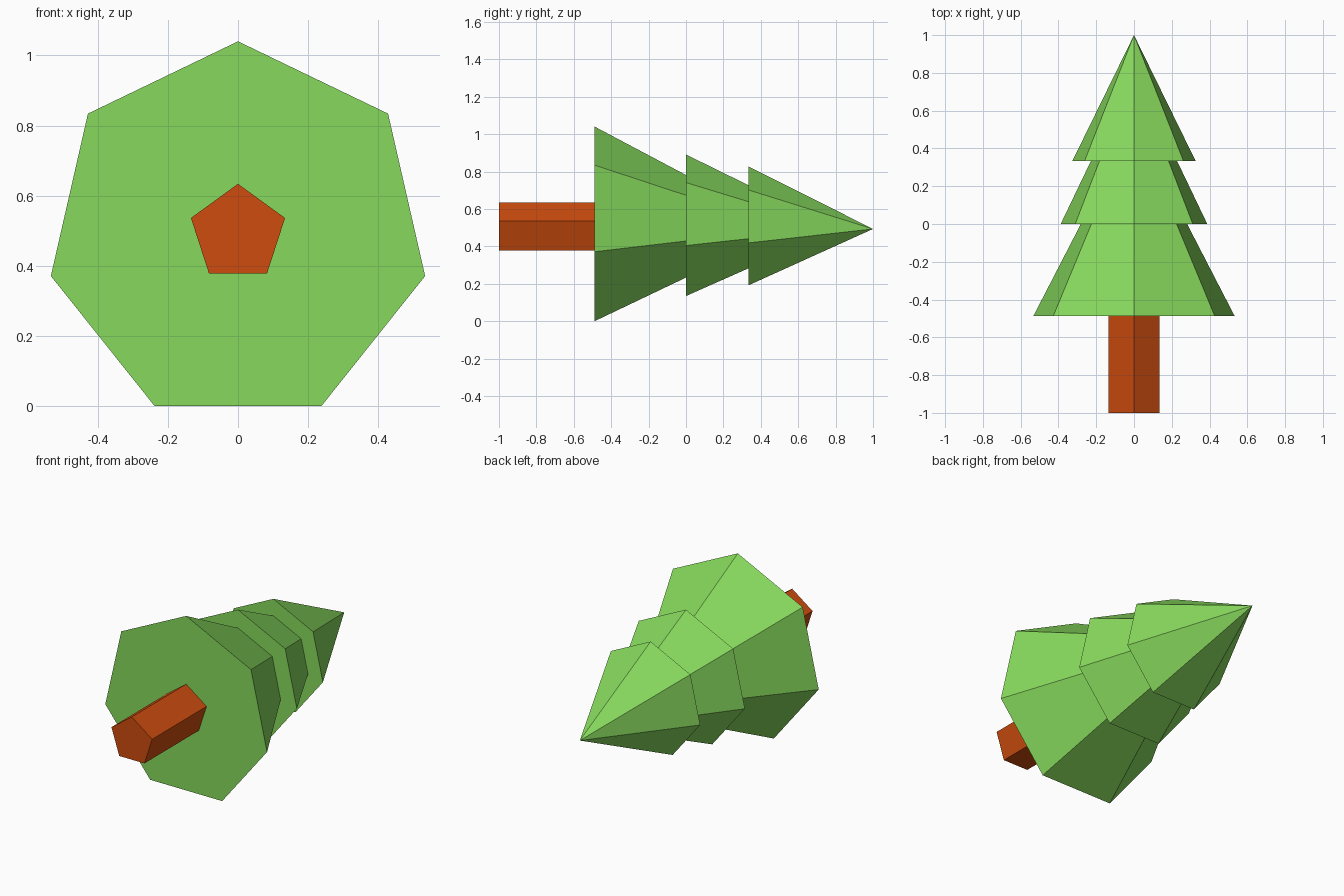
import bpy
import bmesh
from math import cos, sin, tau

cube = bpy.data.objects.get("Cube")
if cube:
    bpy.data.objects.remove(cube, do_unlink=True)

AXIS_Z = 0.493  # height of the tree's lying axis


def make_material(name, rgb):
    mat = bpy.data.materials.new(name)
    mat.use_nodes = True
    color = (*rgb, 1.0)
    mat.diffuse_color = color
    bsdf = next(n for n in mat.node_tree.nodes if n.type == "BSDF_PRINCIPLED")
    bsdf.inputs["Base Color"].default_value = color
    bsdf.inputs["Roughness"].default_value = 0.9
    return mat


def ring(bm, sides, radius, y):
    """Regular polygon around the axis with one corner pointing up."""
    return [bm.verts.new((radius * sin(tau * i / sides), y,
                          AXIS_Z + radius * cos(tau * i / sides)))
            for i in range(sides)]


def make_solid(name, sides, radius, y0, y1, mat, pointed):
    """Flat-faced cone or prism running along y."""
    bm = bmesh.new()
    base = ring(bm, sides, radius, y0)
    bm.faces.new(base)
    if pointed:
        tip = [bm.verts.new((0, y1, AXIS_Z))] * sides
    else:
        tip = ring(bm, sides, radius, y1)
        bm.faces.new(tip)
    for i in range(sides):
        j = (i + 1) % sides
        corners = [base[i], base[j], tip[j], tip[i]]
        bm.faces.new(corners[:3] if pointed else corners)
    bmesh.ops.recalc_face_normals(bm, faces=bm.faces)
    mesh = bpy.data.meshes.new(name)
    bm.to_mesh(mesh)
    bm.free()
    mesh.materials.append(mat)
    obj = bpy.data.objects.new(name, mesh)
    bpy.context.collection.objects.link(obj)
    return obj


leaf_green = make_material("leaf_green", (0.242, 0.694, 0.109))
bark_orange = make_material("bark_orange", (0.610, 0.072, 0.0044))

# Five-sided trunk
make_solid("trunk", 5, 0.141, -1.0, -0.488, bark_orange, False)

# Three seven-sided foliage tiers
for name, radius, y0, y1 in (("lower_foliage", 0.547, -0.488, 0.545),
                             ("middle_foliage", 0.398, 0.0, 0.81),
                             ("top_foliage", 0.335, 0.333, 1.0)):
    make_solid(name, 7, radius, y0, y1, leaf_green, True)
